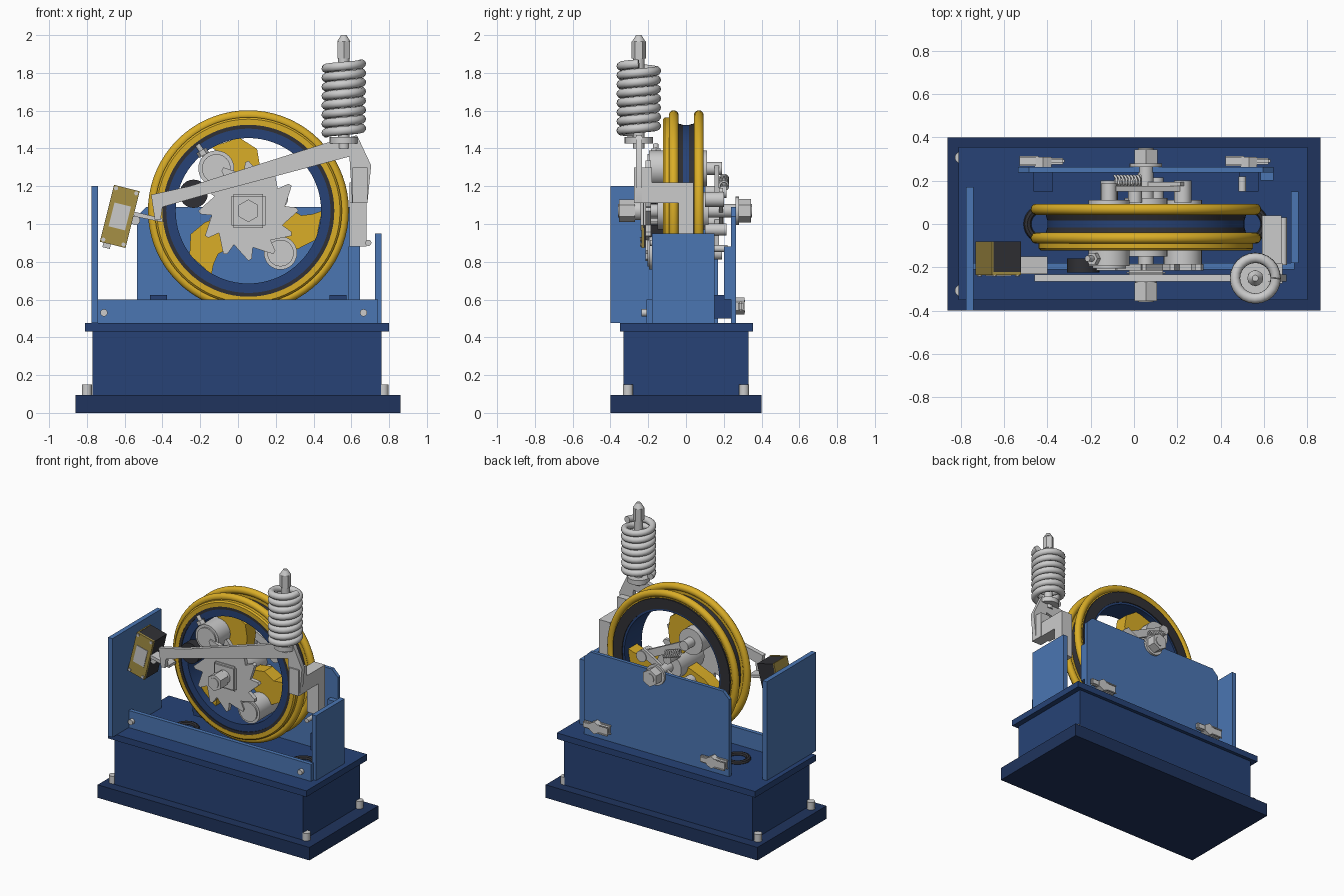
import bpy, bmesh, math
from mathutils import Matrix, Vector

if "Cube" in bpy.data.objects:
    bpy.data.objects.remove(bpy.data.objects["Cube"])

def mat(name, c):
    m = bpy.data.materials.new(name)
    m.diffuse_color = (*c, 1)
    m.use_nodes = True
    m.node_tree.nodes["Principled BSDF"].inputs["Base Color"].default_value = m.diffuse_color
    return m

NAVY = mat("navy", (.014, .034, .11))
DARK = mat("dark_blue", (.02, .055, .18))
BLUE = mat("blue", (.07, .18, .45))
YEL = mat("yellow", (.70, .42, .02))
KHAKI = mat("khaki", (.38, .28, .06))
BLACK = mat("black", (.03, .03, .035))
CX, CZ = .055, 1.07          # wheel axis

def finish(name, bm, m=None):
    bmesh.ops.recalc_face_normals(bm, faces=bm.faces)
    me = bpy.data.meshes.new(name)
    bm.to_mesh(me)
    bm.free()
    ob = bpy.data.objects.new(name, me)
    bpy.context.collection.objects.link(ob)
    if m:
        me.materials.append(m)
    return ob

def box(name, x, y, z, m=None, bevel=0):
    bm = bmesh.new()
    bmesh.ops.create_cube(bm, size=1)
    for v in bm.verts:
        v.co = Vector([a[0] + (c + .5) * (a[1] - a[0]) for a, c in zip((x, y, z), v.co)])
    if bevel:
        bmesh.ops.bevel(bm, geom=bm.edges[:], offset=bevel, segments=2, affect='EDGES')
    return finish(name, bm, m)

def prism(name, pts, y0, y1, m=None):
    """Outline in xz, extruded along y."""
    bm = bmesh.new()
    f = bm.faces.new([bm.verts.new((x, y0, z)) for x, z in pts])
    g = bmesh.ops.extrude_face_region(bm, geom=[f])['geom']
    bmesh.ops.translate(bm, verts=[v for v in g if isinstance(v, bmesh.types.BMVert)], vec=(0, y1 - y0, 0))
    return finish(name, bm, m)

def rod(name, a, b, r, m=None, n=24, r2=None):
    """Cylinder from point a to point b."""
    a, b = Vector(a), Vector(b)
    d = b - a
    bm = bmesh.new()
    bmesh.ops.create_cone(bm, cap_ends=True, segments=n, radius1=r, radius2=r if r2 is None else r2, depth=d.length)
    bm.transform(Matrix.Translation((a + b) / 2) @ d.to_track_quat('Z', 'Y').to_matrix().to_4x4())
    return finish(name, bm, m)

def ycyl(name, x, z, y0, y1, r, m=None, n=24):
    return rod(name, (x, y0, z), (x, y1, z), r, m, n)

def lathe(name, prof, m, n=72):
    """Closed (radius, y) profile turned round the wheel axis."""
    bm = bmesh.new()
    rings = [[bm.verts.new((CX + r * math.cos(t), y, CZ + r * math.sin(t))) for r, y in prof]
             for t in (2 * math.pi * i / n for i in range(n))]
    k = len(prof)
    for i in range(n):
        p, q = rings[i], rings[(i + 1) % n]
        for j in range(k):
            bm.faces.new((p[j], p[(j + 1) % k], q[(j + 1) % k], q[j]))
    return finish(name, bm, m)

def circle(r, y, rad, n=14):
    return [(r + rad * math.cos(2 * math.pi * i / n), y + rad * math.sin(2 * math.pi * i / n)) for i in range(n)]

def coil(name, a, b, R, wire, turns):
    a, b = Vector(a), Vector(b)
    q = (b - a).to_track_quat('Z', 'Y')
    cu = bpy.data.curves.new(name, 'CURVE')
    cu.dimensions, cu.bevel_depth, cu.bevel_resolution, cu.use_fill_caps = '3D', wire, 3, True
    n = int(turns * 24)
    s = cu.splines.new('POLY')
    s.points.add(n)
    for i, p in enumerate(s.points):
        t = 2 * math.pi * turns * i / n
        p.co = (*(a.lerp(b, i / n) + q @ Vector((R * math.cos(t), R * math.sin(t), 0))), 1)
    bpy.context.collection.objects.link(bpy.data.objects.new(name, cu))

def polar(pts):
    return [(CX + r * math.cos(math.radians(t)), CZ + r * math.sin(math.radians(t))) for r, t in pts]

# Base and pedestal
box("base_plate", (-.86, .86), (-.4, .4), (0, .095), NAVY)
box("pedestal", (-.77, .76), (-.33, .33), (.095, .43), DARK)
box("top_plate", (-.81, .80), (-.35, .355), (.43, .475), DARK)
for x in (-.80, .77):
    for y in (-.307, .307):
        rod("anchor_bolt", (x, y, .09), (x, y, .15), .027)

# Guard plates
box("left_plate", (-.775, -.74), (-.4, .17), (.475, 1.2), BLUE)
box("right_plate", (.725, .76), (-.18, .15), (.475, .95), BLUE)
box("front_panel", (-.74, .74), (-.21, -.18), (.475, .6), BLUE)
prism("right_front_plate", [(.585, .6), (.645, .6), (.645, .88), (.585, .88)], .20, .24, BLUE)
prism("back_plate", [(-.535, .475), (.645, .475), (.645, 1.04), (.595, 1.09), (-.485, 1.09), (-.535, 1.04)], .238, .264, BLUE)
for x in (-.71, .665):
    ycyl("panel_screw", x, .53, -.235, -.2, .019)
ycyl("guard_screw", .69, .9, -.19, .03, .016)
ycyl("stop_screw", .5, .87, .15, .22, .018)

# Plate clamps with winged nuts, and rope grommets below
for x in (-.42, .53):
    box("mount_block", (x - .045, x + .045), (.15, .24), (.5, .625), DARK)
    ycyl("clamp_hex", x, .565, .26, .31, .045, None, 6)
    for s in (-1, 1):
        box("clamp_wing", (x + s * .03, x + s * .1), (.275, .305), (.54, .59), None, .008)
    bpy.ops.mesh.primitive_torus_add(location=(x, 0, .478), major_radius=.072, minor_radius=.018, major_segments=32, minor_segments=8)
    bpy.context.object.name = "rope_grommet"
    bpy.context.object.data.materials.append(BLACK)

# Wheel
lathe("wheel_drum", [(.385, -.115), (.455, -.115), (.455, .085), (.385, .085)], DARK)
lathe("rope_groove", [(.44, -.05), (.465, -.05), (.45, 0), (.465, .05), (.44, .05)], BLACK)
lathe("drum_back_ring", [(.40, .08), (.475, .08), (.475, .092), (.40, .092)], BLACK)
lathe("drum_front_seal", [(.435, -.12), (.455, -.12), (.455, -.1), (.435, -.1)], BLACK)
lathe("front_flange", [(.455, -.122), (.485, -.122), (.495, -.112), (.495, -.086), (.455, -.086)], YEL)
for y in (-.065, .068):
    lathe("rim", circle(.506, y, .026), YEL)
    lathe("rim_web", [(.45, y - .012), (.5, y - .012), (.5, y + .012), (.45, y + .012)], YEL)
for a in (115, -5, 235):
    prism("spoke", polar([(r, a + d) for r, d in
          ((.39, 5), (.39, -18), (.33, -33), (.24, -40), (.1, -50), (.08, 10), (.2, 12), (.28, 0), (.34, 2))]),
          -.06, .04, YEL)
ycyl("hub", CX, CZ, -.15, .12, .1)
ycyl("shaft", CX, CZ, -.36, .35, .036)

# Ratchet and front nut
prism("ratchet", polar([(r, 30 * i + d) for i in range(12) for r, d in ((.265, 0), (.255, 4), (.195, 7))]), -.215, -.185)
sq = box("square_washer", (CX - .09, CX + .09), (-.24, -.21), (CZ - .09, CZ + .09), None, .012)
ycyl("front_nut", CX, CZ, -.355, -.27, .06, None, 6)
ycyl("front_collar", CX, CZ, -.27, -.24, .05)
ycyl("back_washer", CX, CZ, .262, .28, .075)
ycyl("back_nut", CX, CZ, .28, .345, .062, None, 6)

# Flyweights and the linkage behind the wheel
for s, r in ((1, .095), (-1, .088)):
    px, pz = CX - .17 * s, CZ + .224 * s
    ycyl("flyweight", px, pz, -.195, .11, r, None, 32)
    ycyl("flyweight_cap", px, pz, -.205, -.19, r * .8, None, 32)
    ycyl("flyweight_pivot", px, pz, .1, .19, .035)
    ycyl("link_pin", CX + .17 * s, CZ + .06 * s, .1, .2, .04)
    ycyl("inner_pin", CX - .05 * s, CZ + .1 * s, .1, .215, .032)
    a, b = Vector((px, 0, pz)), Vector((CX + .17 * s, 0, CZ + .06 * s))
    n = (b - a).normalized().cross(Vector((0, 1, 0))) * .028
    prism("link_bar", [(p.x, p.z) for p in (a - n, b - n, b + n, a + n)], .15, .175)
prism("cross_link", [(CX - .19, CZ - .08), (CX - .16, CZ - .12), (CX + .19, CZ + .08), (CX + .16, CZ + .12)], .175, .195)
coil("link_spring", (-.09, .2, 1.24), (.03, .2, 1.2), .022, .006, 8)
rod("adjust_screw", (-.16, -.16, 1.34), (-.215, -.16, 1.42), .014)
rod("adjust_nut", (-.18, -.16, 1.365), (-.195, -.16, 1.39), .03, None, 6)
ycyl("damper", -.235, 1.16, -.225, -.16, .075, BLACK)

# Trip lever, brake shoe and spring
prism("trip_lever", [(-.46, 1.155), (-.256, 1.2), (.47, 1.43), (.63, 1.47), (.705, 1.31), (.685, 1.11), (.605, 1.11),
                     (.59, 1.357), (-.19, 1.15), (-.40, 1.09), (-.41, 1.02), (-.44, 1.02)], -.265, -.232)
box("lever_shoulder", (.605, .685), (-.275, -.18), (1.11, 1.3))
box("shoe_arm", (.59, .68), (-.2, -.02), (1.11, 1.22))
box("brake_shoe", (.59, .68), (-.04, .04), (.88, 1.22))
SX, SY = .56, -.25
rod("spring_seat", (SX, SY, 1.425), (SX, SY, 1.46), .075)
rod("spring_rod", (SX, SY, 1.4), (SX, SY, 1.9), .03)
rod("rod_nut", (SX, SY, 1.875), (SX, SY, 1.965), .038, None, 6)
rod("rod_cap", (SX, SY, 1.965), (SX, SY, 2.0), .036, None, 24, .014)
coil("main_spring", (SX, SY, 1.482), (SX, SY, 1.848), .094, .024, 7.5)

# Limit switch, tilted
R = Matrix.Translation((-.626, 0, 1.04)) @ Matrix.Rotation(math.radians(14), 4, 'Y')
parts = [box("switch_body", (-.062, .07), (-.222, -.08), (-.152, .152), BLACK),
         box("switch_cover", (-.07, .07), (-.236, -.222), (-.155, .155), KHAKI),
         box("switch_side", (-.07, -.062), (-.222, -.08), (-.155, .155), KHAKI),
         box("switch_label", (-.045, .045), (-.24, -.234), (-.065, .065)),
         ycyl("switch_plunger", .085, 0, -.21, -.15, .025),
         box("switch_gland", (-.05, -.01), (-.2, -.12), (-.18, -.15))]
parts += [ycyl("switch_screw", x, z, -.243, -.23, .011, None, 10) for x in (-.055, .055) for z in (-.14, .14)]
for p in parts:
    p.data.transform(R)
prism("switch_lever", [(-.55, 1.065), (-.40, 1.03), (-.40, 1.01), (-.55, 1.04)], -.23, -.15)

# Smooth round surfaces, keep hard edges
for o in bpy.context.scene.objects:
    o.select_set(o.type == 'MESH')
    if o.type == 'MESH':
        bpy.context.view_layer.objects.active = o
bpy.ops.object.shade_smooth_by_angle(angle=math.radians(32))
